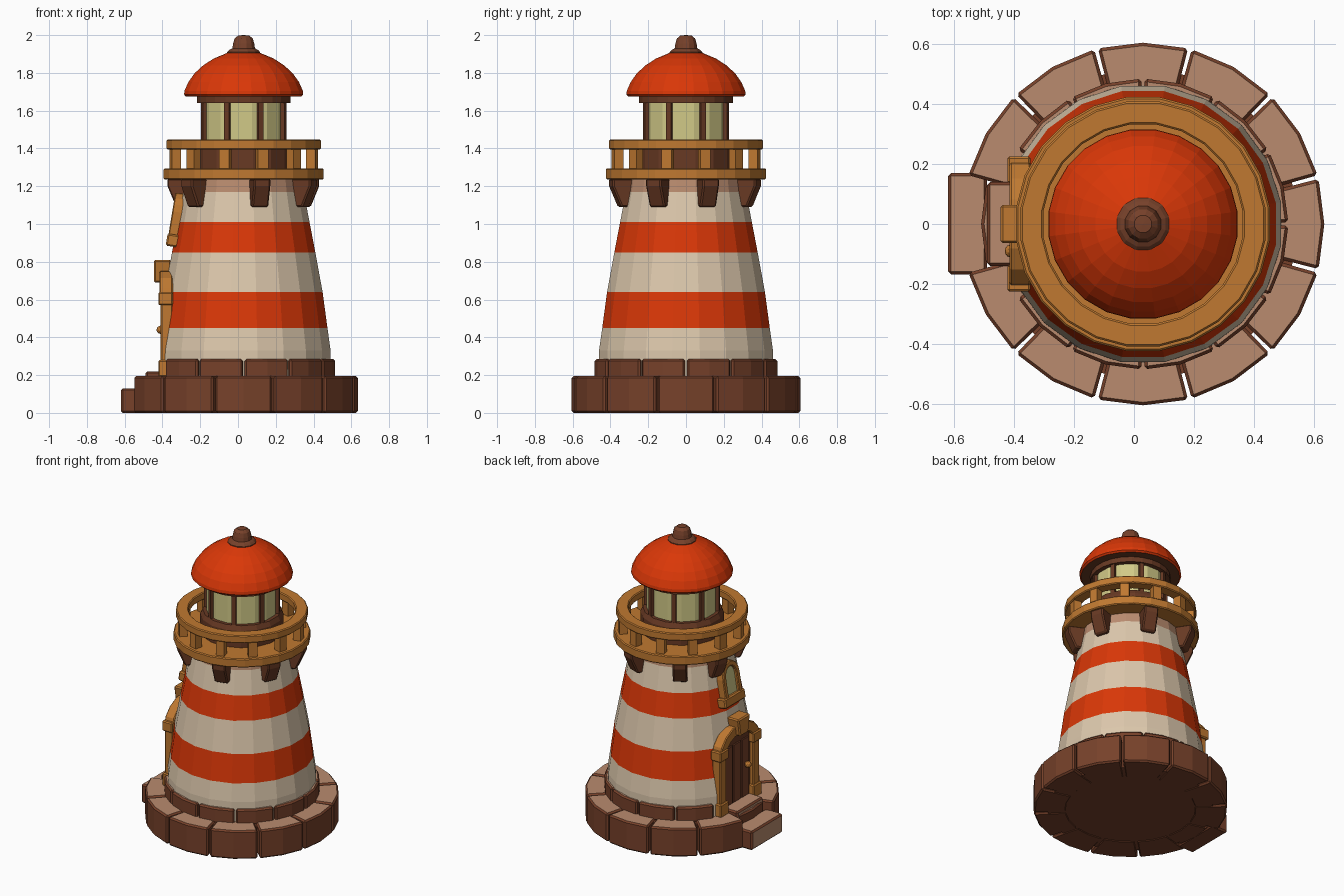
import bpy, bmesh
from math import sin, cos, pi, radians
from mathutils import Vector

if "Cube" in bpy.data.objects:
    bpy.data.objects.remove(bpy.data.objects["Cube"])

AXIS = (0.03, 0, 0)   # tower axis


def material(name, r, g, b):
    m = bpy.data.materials.new(name)
    col = [(c / 255) ** 2.2 for c in (r, g, b)] + [1]
    m.use_nodes = True
    m.diffuse_color = col
    m.node_tree.nodes["Principled BSDF"].inputs["Base Color"].default_value = col
    return m


RED = material("red paint", 217, 58, 16)
CREAM = material("cream paint", 219, 198, 170)
BROWN = material("brown stone", 118, 67, 46)
TAN = material("tan stone", 184, 138, 110)
WOOD = material("orange wood", 190, 120, 52)
GLASS = material("pale glass", 208, 200, 134)
DARK = material("dark timber", 104, 60, 40)


def finish(name, bm, mats, rule=None, loc=AXIS, bevel=0.0, tilt=0.0):
    bmesh.ops.remove_doubles(bm, verts=bm.verts, dist=1e-5)
    bmesh.ops.recalc_face_normals(bm, faces=bm.faces)
    if rule:
        for f in bm.faces:
            f.material_index = rule(f)
    me = bpy.data.meshes.new(name)
    bm.to_mesh(me)
    bm.free()
    ob = bpy.data.objects.new(name, me)
    bpy.context.collection.objects.link(ob)
    for m in mats:
        me.materials.append(m)
    ob.location = loc
    ob.rotation_euler.y = tilt
    if bevel:
        b = ob.modifiers.new("soft edge", "BEVEL")
        b.width, b.segments, b.material = bevel, 1, 0
    return ob


def loft(bm, sections, closed=False):
    """Skin a row of equal cross-sections; cap the ends when open."""
    rows = [[bm.verts.new(p) for p in s] for s in sections]
    k = len(rows[0])
    for i in range(len(rows) if closed else len(rows) - 1):
        a, b = rows[i], rows[(i + 1) % len(rows)]
        for j in range(k):
            bm.faces.new((a[j], a[(j + 1) % k], b[(j + 1) % k], b[j]))
    if not closed:
        bm.faces.new(rows[0])
        bm.faces.new(rows[-1])


def polar(r, deg, z):
    return Vector((r * cos(radians(deg)), r * sin(radians(deg)), z))


def revolve(name, profile, mats, n=24, rule=None, bevel=0.0):
    bm = bmesh.new()
    loft(bm, [[polar(r, (i + 0.5) * 360 / n, z) for r, z in profile] for i in range(n)], True)
    bmesh.ops.dissolve_degenerate(bm, dist=1e-5, edges=bm.edges)
    return finish(name, bm, mats, rule, bevel=bevel)


def ring(name, r0, r1, z0, z1, mats, n=24, bevel=0.0):
    return revolve(name, [(r0, z0), (r1, z0), (r1, z1), (r0, z1)], mats, n, bevel=bevel)


def prism(bm, pts, vec):
    loft(bm, [pts, [Vector(p) + Vector(vec) for p in pts]])


def box(bm, x0, x1, y0, y1, z0, z1):
    prism(bm, [(x0, y0, z0), (x1, y0, z0), (x1, y1, z0), (x0, y1, z0)], (0, 0, z1 - z0))


def arch_path(hw, z0, spring, rise, steps=8):
    pts = [(hw, z0)] if z0 < spring else []
    pts += [(hw * cos(i * pi / steps), spring + rise * sin(i * pi / steps))
            for i in range(steps + 1)]
    return pts + ([(-hw, z0)] if z0 < spring else [])


def arch_panel(bm, x0, x1, *dims):
    prism(bm, [(x0, y, z) for y, z in arch_path(*dims)], (x1 - x0, 0, 0))


def arch_frame(bm, x0, x1, t, hw, z0, spring, rise):
    outer = arch_path(hw, z0, spring, rise)
    inner = arch_path(hw - t, z0, spring, rise - t)
    loft(bm, [[(x0, *o), (x1, *o), (x1, *i), (x0, *i)] for o, i in zip(outer, inner)])


def stone_ring(name, r_in, r_out, z0, z1, first, radius_of=None, skip=()):
    """Twelve separate blocks, each with a bend in the middle."""
    bm = bmesh.new()
    for k in range(12):
        if k in skip:
            continue
        a = first + 30 * k
        r = radius_of(k) if radius_of else r_out
        loft(bm, [[polar(r_in, d, z0), polar(r, d, z0), polar(r, d, z1), polar(r_in, d, z1)]
                  for d in (a + 0.6, a + 15, a + 29.4)])
    return finish(name, bm, [BROWN, TAN], lambda f: int(f.normal.z > 0.9), bevel=0.01)


# Stone base: lower course, upper course, core, entrance steps
stone_ring("base_blocks", 0.4, 0.605, 0, 0.195, 15, lambda k: 0.54 if k == 5 else 0.605)
stone_ring("upper_base_blocks", 0.4, 0.485, 0.18, 0.285, 0, skip=(5, 6))
revolve("base_core", [(0, 0.004), (0.52, 0.004), (0.52, 0.185), (0, 0.185)], [BROWN])
bm = bmesh.new()
box(bm, -0.62, -0.49, -0.168, 0.17, 0, 0.13)
box(bm, -0.49, -0.36, -0.14, 0.14, 0.17, 0.22)
finish("entrance_steps", bm, [BROWN, TAN],
       lambda f: int(f.normal.z > 0.9 or f.normal.x < -0.9), (0, 0, 0), 0.01)

# Striped tower
STRIPES = (0.45, 0.64, 0.85, 1.01, 1.17)


def stripe(f):
    z = f.calc_center_median().z
    band = sum(z > s for s in STRIPES)
    return 2 if band == 5 else band % 2


tower = revolve("tower", [(0, 0.185), (0.468, 0.185), (0.466, 0.33), (0.449, 0.45), (0.423, 0.64),
                          (0.384, 0.85), (0.353, 1.01), (0.322, 1.17), (0.312, 1.24), (0, 1.24)],
                [CREAM, RED, TAN], 20, stripe)
bm = bmesh.new()
arch_panel(bm, -0.7, -0.365, 0.18, 0.1, 0.57, 0.16)
cutter = finish("doorway_cutter", bm, [CREAM], loc=(0, 0, 0))
cutter.hide_render = True
cutter.display_type = "WIRE"
cutter.hide_set(True)
cut = tower.modifiers.new("doorway", "BOOLEAN")
cut.object, cut.operation, cut.solver = cutter, "DIFFERENCE", "EXACT"

# Door, planks and knob
bm = bmesh.new()
arch_panel(bm, -0.385, -0.35, 0.175, 0.19, 0.57, 0.155)
finish("door", bm, [DARK], loc=(0, 0, 0))
bm = bmesh.new()
for y in (-0.09, 0, 0.09):
    box(bm, -0.392, -0.38, y - 0.04, y + 0.04, 0.22, 0.62)
finish("door_planks", bm, [BROWN], loc=(0, 0, 0), bevel=0.004)
bm = bmesh.new()
bmesh.ops.create_icosphere(bm, subdivisions=2, radius=0.022)
finish("door_knob", bm, [WOOD], loc=(-0.41, -0.09, 0.44))

# Door surround: posts, feet, capitals, arch and keystone
bm = bmesh.new()
for s in (-1, 1):
    for x0, y0, y1, z0, z1 in ((-0.41, 0.145, 0.212, 0.19, 0.58),
                               (-0.422, 0.135, 0.222, 0.19, 0.28),
                               (-0.422, 0.135, 0.226, 0.57, 0.64)):
        box(bm, x0, -0.345, s * y0, s * y1, z0, z1)
finish("door_posts", bm, [WOOD], loc=(0, 0, 0), bevel=0.007)
bm = bmesh.new()
arch_frame(bm, -0.415, -0.345, 0.07, 0.215, 0.6, 0.6, 0.16)
finish("door_arch", bm, [WOOD], loc=(0, 0, 0), bevel=0.006)
bm = bmesh.new()
prism(bm, [(-0.445, -0.045, 0.69), (-0.445, 0.045, 0.69), (-0.445, 0.065, 0.81),
           (-0.445, -0.065, 0.81)], (0.09, 0, 0))
finish("door_keystone", bm, [WOOD], loc=(0, 0, 0), bevel=0.008)

# Arched window leaning with the wall
SPOT = (-0.345, 0, 0.9)
bm = bmesh.new()
arch_frame(bm, -0.03, 0.04, 0.035, 0.09, 0.02, 0.165, 0.1)
finish("window_frame", bm, [WOOD], loc=SPOT, bevel=0.005, tilt=0.163)
bm = bmesh.new()
arch_panel(bm, -0.012, 0.03, 0.07, 0.02, 0.165, 0.08)
finish("window_glass", bm, [GLASS], loc=SPOT, tilt=0.163)
bm = bmesh.new()
box(bm, -0.035, 0.05, -0.11, 0.11, -0.02, 0.045)
finish("window_sill", bm, [WOOD], loc=SPOT, bevel=0.008, tilt=0.163)

# Gallery: brackets, deck, balusters, rail
bm = bmesh.new()
for a in (-138, -76, -25, 19, 69, 123, 163):
    side = polar(1, a + 90, 0)
    prism(bm, [polar(r, a, z) - side * 0.045 for r, z in
               ((0.28, 1.24), (0.41, 1.24), (0.41, 1.2), (0.362, 1.09), (0.28, 1.09))], side * 0.09)
finish("gallery_brackets", bm, [DARK], bevel=0.008)
ring("gallery_deck", 0.2, 0.427, 1.235, 1.295, [WOOD], bevel=0.006)
ring("gallery_rail", 0.335, 0.412, 1.395, 1.447, [WOOD], bevel=0.006)
bm = bmesh.new()
for k in range(12):
    a = 15 + 30 * k
    side = polar(1, a + 90, 0)
    prism(bm, [polar(r, a, 1.285) + side * w for r, w in
               ((0.35, -0.028), (0.4, -0.028), (0.4, 0.028), (0.35, 0.028))], (0, 0, 0.12))
finish("gallery_balusters", bm, [WOOD])

# Lantern room: plinth, glass, mullions, head ring
revolve("lantern_plinth", [(0, 1.24), (0.26, 1.24), (0.26, 1.41), (0.245, 1.44), (0, 1.44)], [DARK], 16)
revolve("lantern_glass", [(0, 1.43), (0.222, 1.43), (0.222, 1.66), (0, 1.66)], [GLASS], 16)
bm = bmesh.new()
for k in range(8):
    a = 22.5 + 45 * k
    side = polar(1, a + 90, 0)
    prism(bm, [polar(r, a, 1.43) + side * w for r, w in
               ((0.2, -0.014), (0.24, -0.014), (0.24, 0.014), (0.2, 0.014))], (0, 0, 0.23))
finish("lantern_mullions", bm, [DARK])
ring("lantern_head_ring", 0.19, 0.25, 1.64, 1.685, [DARK])

# Domed roof with dark underside, and finial
revolve("roof", [(0, 1.675), (0.308, 1.675), (0.318, 1.685), (0.316, 1.705), (0.295, 1.752),
                 (0.262, 1.798), (0.216, 1.84), (0.16, 1.876), (0.09, 1.905), (0, 1.915)],
        [RED, DARK], 24, lambda f: int(f.normal.z < -0.9))
revolve("finial", [(0, 1.885), (0.09, 1.89), (0.09, 1.91), (0.078, 1.922), (0.062, 1.93),
                   (0.058, 1.955), (0.05, 1.982), (0.03, 1.998), (0, 2.0)], [BROWN], 12)
